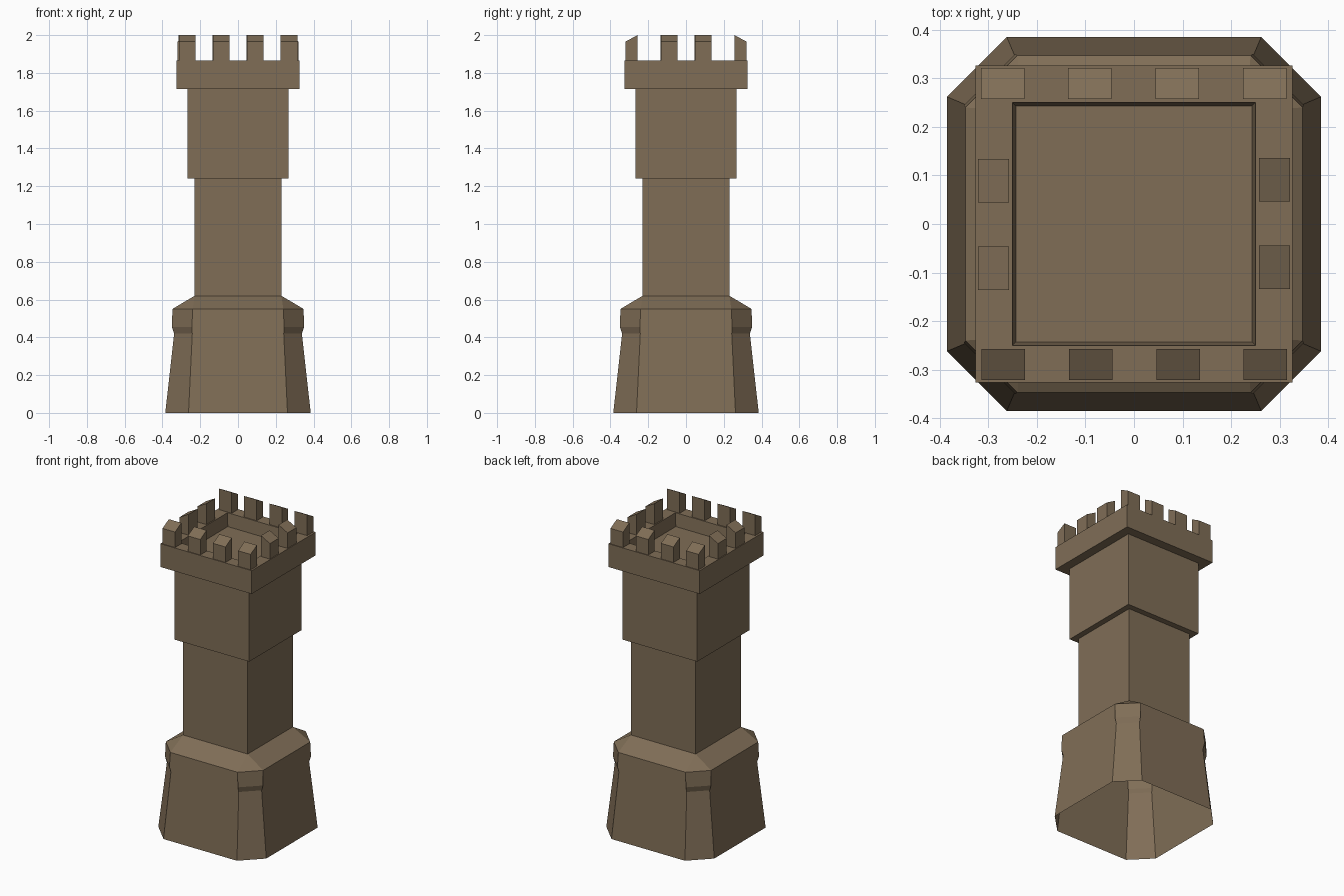
import bpy, bmesh, math
from mathutils import Matrix, Vector

if "Cube" in bpy.data.objects:
    bpy.data.objects.remove(bpy.data.objects["Cube"])

stone = bpy.data.materials.new("brown stone")
stone.diffuse_color = (0.215, 0.155, 0.094, 1)
stone.use_nodes = True
stone.node_tree.nodes["Principled BSDF"].inputs["Base Color"].default_value = stone.diffuse_color


def finish(name, bm):
    bmesh.ops.remove_doubles(bm, verts=bm.verts, dist=1e-5)
    mesh = bpy.data.meshes.new(name)
    bm.to_mesh(mesh)
    bm.free()
    mesh.materials.append(stone)
    obj = bpy.data.objects.new(name, mesh)
    bpy.context.collection.objects.link(obj)
    return obj


def square_loft(name, profile, cap=False):
    """Skin square rings given as (half width, height), from bottom to top."""
    bm = bmesh.new()
    rings = [[bm.verts.new((sx * h, sy * h, z))
              for sx, sy in ((-1, -1), (1, -1), (1, 1), (-1, 1))] for h, z in profile]
    for a, b in zip(rings, rings[1:]):
        for i in range(4):
            j = (i + 1) % 4
            bm.faces.new((a[i], a[j], b[j], b[i]))
    if cap:
        bm.faces.new(rings[-1])
    return finish(name, bm)


# Flared base, open below: one wide face per side, banded chamfers, sloped shoulder
levels = [(0.385, 0.262, 0), (0.338, 0.242, 0.42), (0.35, 0.244, 0.455), (0.347, 0.24, 0.55)]
bm = bmesh.new()
for k in range(4):
    turn = Matrix.Rotation(k * math.pi / 2, 3, 'Z')

    def v(x, y, z):
        return bm.verts.new(turn @ Vector((x, y, z)))

    # wide side
    left = [v(-c, -a, z) for a, c, z in levels]
    right = [v(c, -a, z) for a, c, z in levels]
    bm.faces.new(left[:1] + right + left[:0:-1])
    # chamfered corner
    far = [v(a, -c, z) for a, c, z in levels]
    for i in range(3):
        bm.faces.new((right[i], far[i], far[i + 1], right[i + 1]))
    # shoulder
    s0, s1 = v(-0.23, -0.23, 0.62), v(0.23, -0.23, 0.62)
    bm.faces.new((left[3], right[3], s1, s0))
    bm.faces.new((right[3], far[3], s1))
finish("flared_base", bm)

# Tower body
square_loft("shaft", [(0.23, 0.62), (0.23, 1.24)])
square_loft("upper_block", [(0.23, 1.24), (0.267, 1.24), (0.267, 1.715)])
square_loft("parapet", [(0.267, 1.715), (0.326, 1.715), (0.326, 1.865),
                        (0.25, 1.865), (0.243, 1.78)], cap=True)

# Battlements with tops sloping down to the outside
bm = bmesh.new()
for k in range(4):
    turn = Matrix.Rotation(k * math.pi / 2, 4, 'Z')
    centres = (-0.269, -0.089, 0.091, 0.27) if k % 2 == 0 else (-0.089, 0.091)
    for cx in centres:
        new = bmesh.ops.create_cube(bm, size=1)["verts"]
        for p in new:
            outer = p.co.y < 0
            top = p.co.z > 0
            p.co = turn @ Vector((cx + p.co.x * 0.089, -0.321 if outer else -0.257,
                                  (1.965 if outer else 2.0) if top else 1.865))
finish("battlements", bm)
